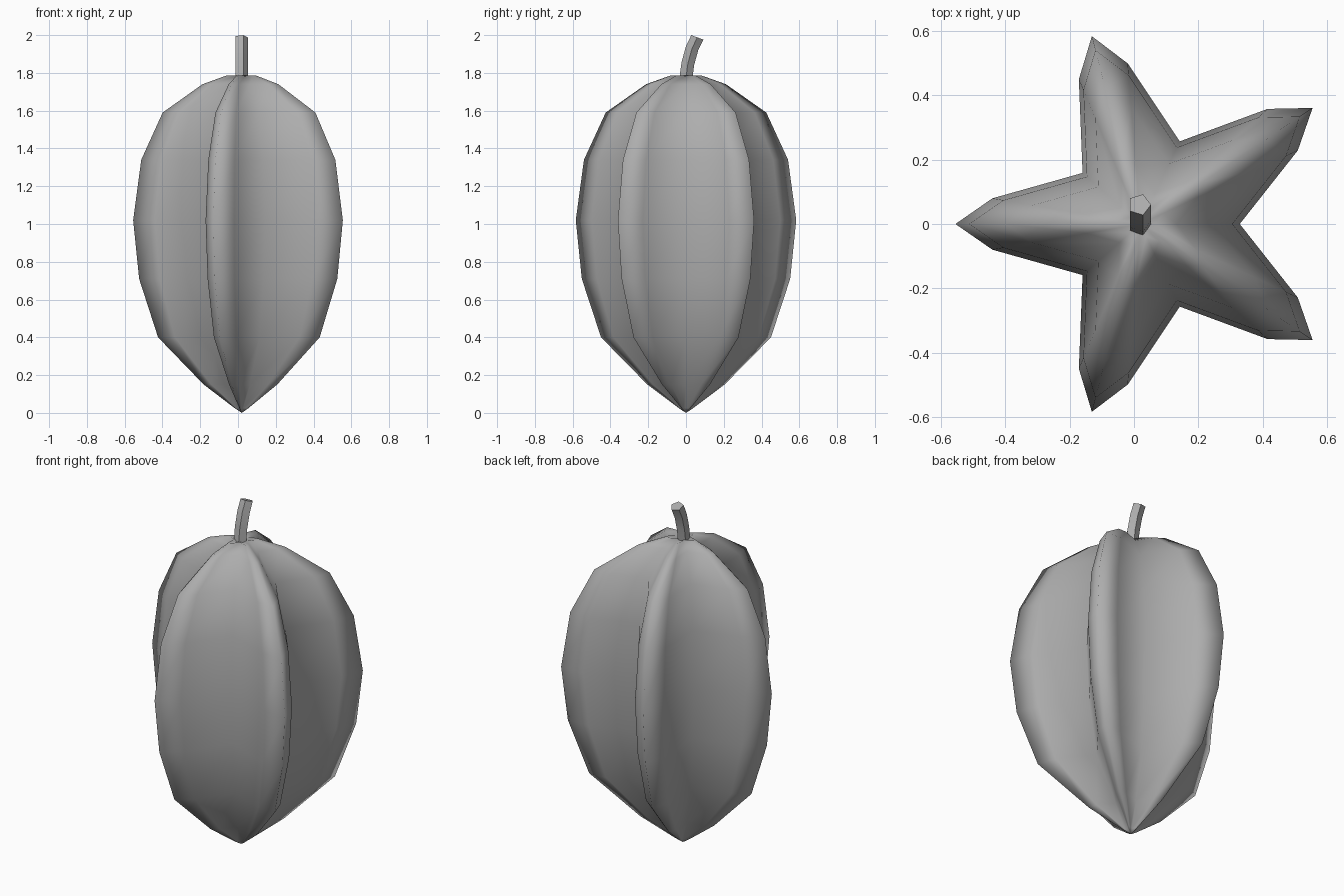
import bpy
import bmesh
from math import sin, cos, radians
from mathutils import Vector

if "Cube" in bpy.data.objects:
    bpy.data.objects.remove(bpy.data.objects["Cube"], do_unlink=True)

grey = bpy.data.materials.new("plain grey")
grey.use_nodes = True
grey.diffuse_color = (0.42, 0.42, 0.42, 1)
grey.node_tree.nodes["Principled BSDF"].inputs["Base Color"].default_value = grey.diffuse_color

AXIS_X = 0.02


def loft(name, rings, start=None, end=None):
    """Skin closed rings of points; close each end with a point or a flat cap."""
    bm = bmesh.new()
    loops = [[bm.verts.new(p) for p in ring] for ring in rings]
    n = len(loops[0])
    for a, b in zip(loops, loops[1:]):
        for i in range(n):
            j = (i + 1) % n
            bm.faces.new((a[i], a[j], b[j], b[i]))
    for loop, tip in ((loops[0], start), (loops[-1], end)):
        if tip is None:
            bm.faces.new(loop)
        else:
            v = bm.verts.new(tip)
            for i in range(n):
                bm.faces.new((loop[i], loop[(i + 1) % n], v))
    bmesh.ops.recalc_face_normals(bm, faces=bm.faces)
    mesh = bpy.data.meshes.new(name)
    bm.to_mesh(mesh)
    bm.free()
    mesh.materials.append(grey)
    obj = bpy.data.objects.new(name, mesh)
    bpy.context.collection.objects.link(obj)
    return obj


def star_ring(radius, z):
    """Five-armed star: shoulder, ridge, shoulder and valley for each arm."""
    centre = AXIS_X + 0.063 * radius
    ring = []
    for arm in range(5):
        base = 36 + 72 * arm
        for angle, reach in ((-9.1, 0.823), (0, 1), (9.1, 0.823), (36, 0.44)):
            a = radians(base + angle)
            ring.append((centre + radius * reach * cos(a), radius * reach * sin(a), z))
    return ring


# Ribbed fruit body, ridge radius and height from bottom to top
profile = [(0.04, 0.025), (0.215, 0.15), (0.473, 0.4), (0.58, 0.71), (0.6136, 1.02),
           (0.568, 1.34), (0.447, 1.59), (0.222, 1.74), (0.09, 1.785)]
body = loft("fruit_body", [star_ring(r, z) for r, z in profile],
            (AXIS_X, 0, 0), (AXIS_X, 0, 1.77))
body.data.shade_smooth()

# Five-sided stem leaning back: y, z, tilt in degrees
path = [(-0.005, 1.74, 5), (0.01, 1.85, 12), (0.032, 1.93, 18), (0.06, 1.988, 20)]
stem_rings = []
for y, z, tilt in path:
    t = radians(tilt)
    across = Vector((0, cos(t), -sin(t)))
    stem_rings.append([Vector((0.017, y, z)) + 0.036 * (Vector((cos(a), 0, 0)) + across * sin(a))
                       for a in (radians(72 * i) for i in range(5))])
stem = loft("stem", stem_rings)

# Bends along the stem stay smooth while its five corners stay sharp
bpy.ops.object.select_all(action="DESELECT")
stem.select_set(True)
bpy.context.view_layer.objects.active = stem
bpy.ops.object.shade_smooth_by_angle(angle=radians(40))
